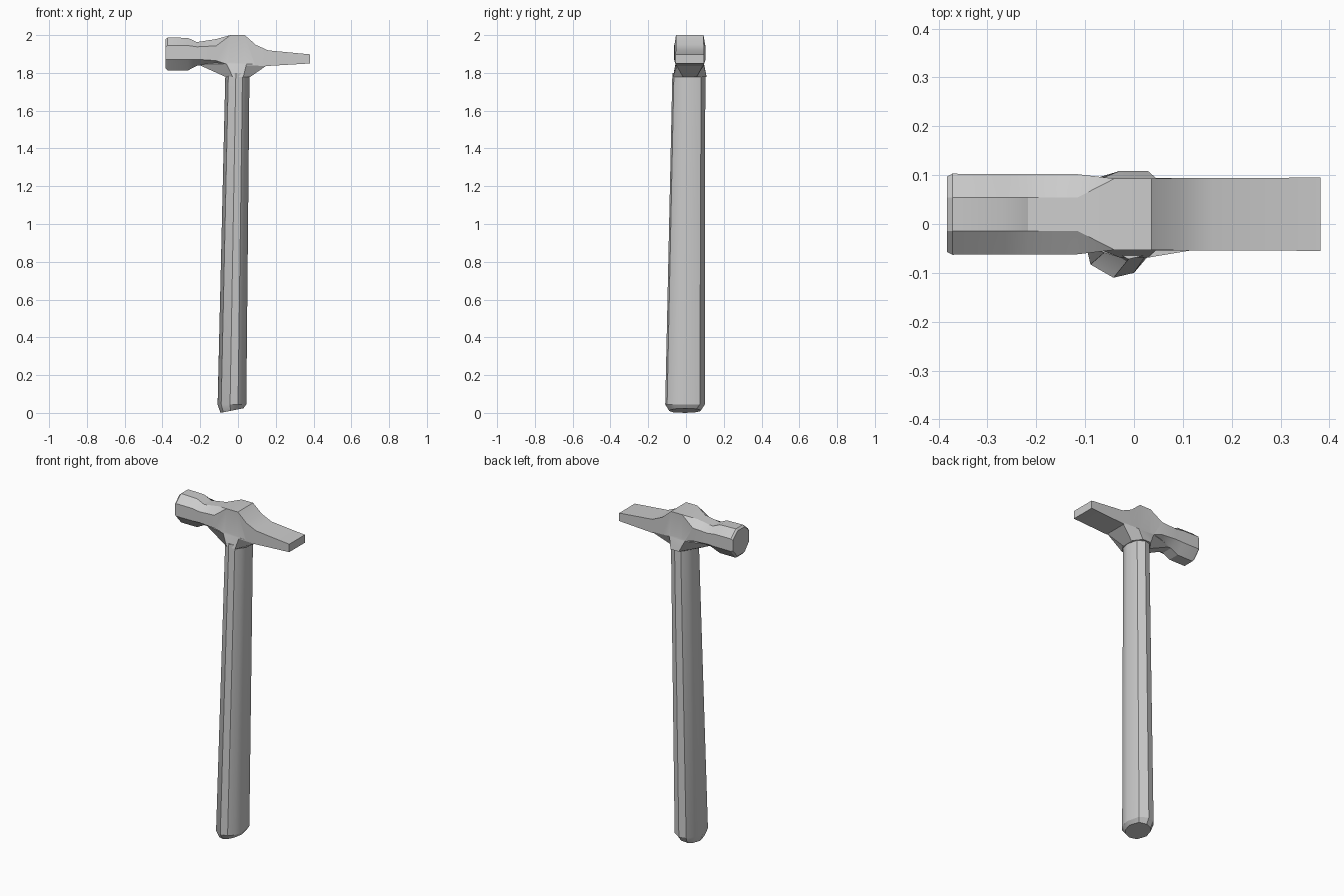
import bpy, bmesh, math

if "Cube" in bpy.data.objects:
    bpy.data.objects.remove(bpy.data.objects["Cube"])


def loft(name, rings):
    """Skin a list of equal-length point rings into a closed solid."""
    bm = bmesh.new()
    vs = [[bm.verts.new(p) for p in r] for r in rings]
    n = len(vs[0])
    for a, b in zip(vs, vs[1:]):
        for i in range(n):
            j = (i + 1) % n
            bm.faces.new((a[i], a[j], b[j], b[i]))
    bm.faces.new(vs[0][::-1])
    bm.faces.new(vs[-1])
    bmesh.ops.remove_doubles(bm, verts=bm.verts, dist=0.0005)
    bmesh.ops.recalc_face_normals(bm, faces=bm.faces)
    me = bpy.data.meshes.new(name)
    bm.to_mesh(me)
    bm.free()
    ob = bpy.data.objects.new(name, me)
    bpy.context.collection.objects.link(ob)
    return ob


def smooth(ob, angle):
    bpy.ops.object.select_all(action='DESELECT')
    bpy.context.view_layer.objects.active = ob
    ob.select_set(True)
    bpy.ops.object.shade_smooth_by_angle(angle=math.radians(angle))


CY = 0.02  # head centre line in y

# Head: octagonal striking end blending into a rectangular cross peen
# x, half width, half flat, z bottom, lower corner, upper corner, z top
sections = [
    (-0.383, 0.077, 0.034, 1.825, 1.873, 1.938, 1.978),
    (-0.372, 0.083, 0.034, 1.813, 1.870, 1.946, 1.988),
    (-0.265, 0.082, 0.034, 1.813, 1.870, 1.945, 1.985),
    (-0.217, 0.082, 0.034, 1.838, 1.872, 1.938, 1.963),
    (-0.116, 0.082, 0.034, 1.839, 1.865, 1.943, 1.979),
    (-0.040, 0.073, 0.073, 1.840, 1.840, 2.000, 2.000),
    (0.036, 0.073, 0.073, 1.840, 1.840, 2.000, 2.000),
    (0.095, 0.074, 0.074, 1.838, 1.838, 1.948, 1.948),
    (0.160, 0.074, 0.074, 1.837, 1.837, 1.919, 1.919),
    (0.382, 0.075, 0.075, 1.850, 1.850, 1.898, 1.898),
]
rings = []
for x, w, f, zb, zl, zu, zt in sections:
    half = [(f, zb), (w, zl), (w, zu), (f, zt)]
    rings.append([(x, CY + y, z) for y, z in half] +
                 [(x, CY - y, z) for y, z in reversed(half)])
head = loft("hammer_head", rings)

# Socket: flares from the head down to an octagonal collar
def socket_ring(z, half):
    return ([(x, CY + y, z) for x, y in half] +
            [(x, CY - y, z) for x, y in reversed(half)])


socket = loft("head_socket", [
    socket_ring(1.779, [(-0.066, 0.036), (-0.028, 0.089), (0.028, 0.089), (0.065, 0.036)]),
    socket_ring(1.846, [(-0.215, 0.034), (-0.06, 0.076), (0.045, 0.074), (0.162, 0.0735)]),
    socket_ring(1.89, [(-0.15, 0.03), (-0.05, 0.065), (0.045, 0.065), (0.13, 0.06)]),
])
mod = head.modifiers.new("join_socket", 'BOOLEAN')
mod.operation = 'UNION'
mod.solver = 'EXACT'
mod.object = socket
bpy.context.view_layer.objects.active = head
head.select_set(True)
bpy.ops.object.modifier_apply(modifier=mod.name)
bpy.data.objects.remove(socket)
smooth(head, 25)

# Handle: slightly twisted oval profile, tapering upward, tilted worn butt
half = [(-0.076, 0.0), (-0.057, -0.078), (-0.01, -0.105), (0.032, -0.095), (0.060, -0.062)]
profile = half + [(-x, -y) for x, y in half]


def handle_ring(cx, cy, sx, sy, z, tilt=0.0):
    return [(cx + x * sx, cy + y * sy, z + tilt * (x * sx + 0.061)) for x, y in profile]


handle = loft("handle", [
    handle_ring(-0.032, -0.005, 0.8, 0.8, 0.0, 0.2),
    handle_ring(-0.032, -0.005, 1.0, 1.0, 0.045),
    handle_ring(-0.003, 0.015, 0.84, 0.83, 1.80),
])
smooth(handle, 30)
